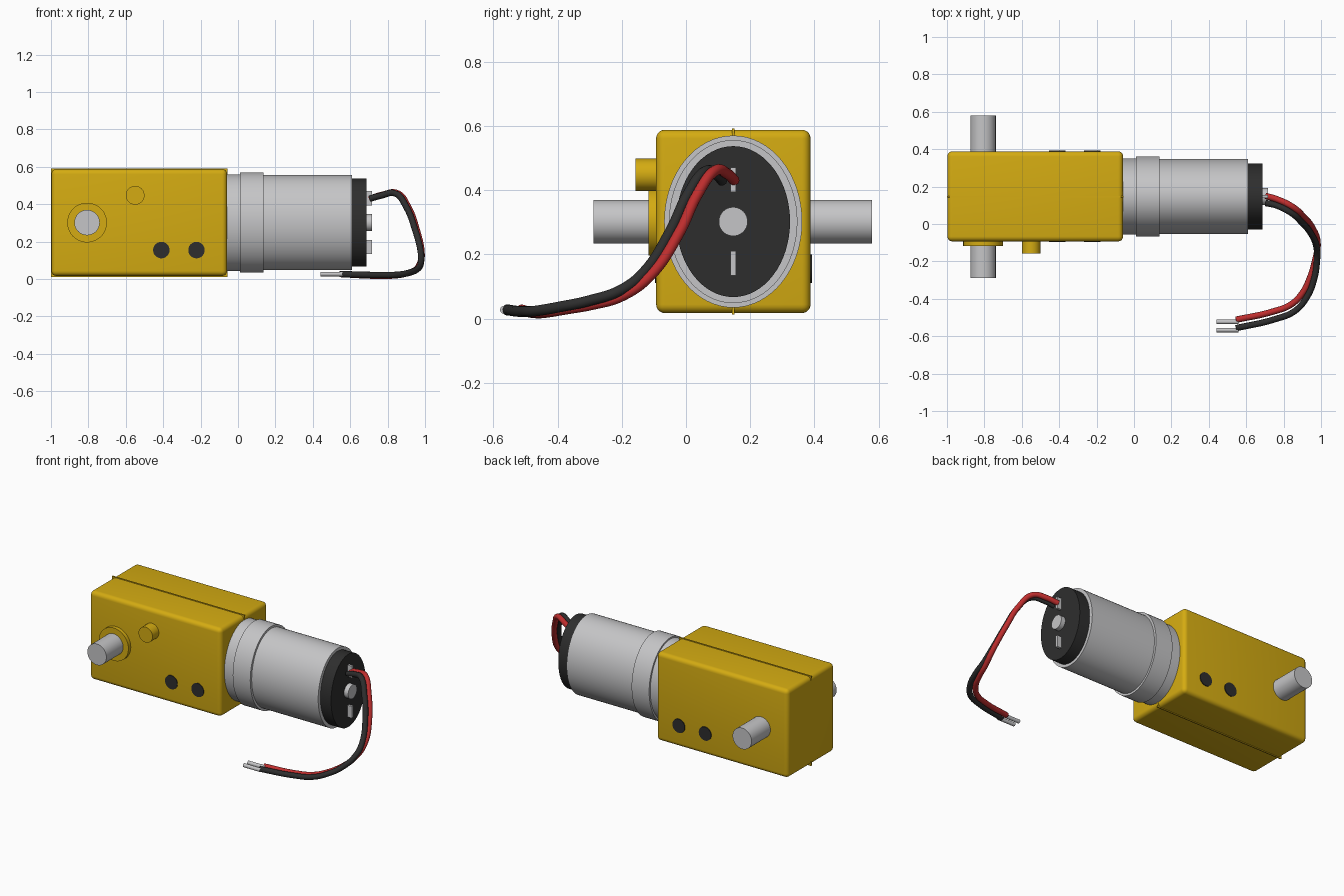
import bpy, math

if "Cube" in bpy.data.objects:
    bpy.data.objects.remove(bpy.data.objects["Cube"])

def mat(name, r, g, b):
    m = bpy.data.materials.new(name)
    m.diffuse_color = (r, g, b, 1)
    m.use_nodes = True
    m.node_tree.nodes["Principled BSDF"].inputs["Base Color"].default_value = m.diffuse_color
    return m

YELLOW = mat("yellow plastic", 0.66, 0.41, 0.006)
SILVER = mat("silver metal", 0.56, 0.56, 0.57)
BLACK = mat("black plastic", 0.027, 0.027, 0.027)
RED = mat("red insulation", 0.52, 0.027, 0.027)

CY, CZ = 0.147, 0.302          # motor axis

def finish(ob, name, m, smooth=True):
    ob.name = name
    ob.data.materials.clear()
    ob.data.materials.append(m)
    if smooth:
        bpy.ops.object.shade_smooth_by_angle(angle=math.radians(35))
    return ob

def box(name, m, lo, hi, bevel=0):
    bpy.ops.mesh.primitive_cube_add(size=1, location=[(a + b) / 2 for a, b in zip(lo, hi)])
    ob = bpy.context.object
    ob.scale = [b - a for a, b in zip(lo, hi)]
    bpy.ops.object.transform_apply(location=False, rotation=False, scale=True)
    if bevel:
        mod = ob.modifiers.new("rounding", 'BEVEL')
        mod.width, mod.segments = bevel, 5
        bpy.ops.object.modifier_apply(modifier=mod.name)
    return finish(ob, name, m, bool(bevel))

def cyl_x(name, m, x0, x1, ry, rz, y=CY, z=CZ):
    """Elliptical cylinder along x."""
    bpy.ops.mesh.primitive_cylinder_add(vertices=64, radius=1, depth=x1 - x0,
                                        location=((x0 + x1) / 2, y, z),
                                        rotation=(0, math.pi / 2, 0))
    ob = bpy.context.object
    ob.scale = (rz, ry, 1)
    bpy.ops.object.transform_apply(location=False, rotation=True, scale=True)
    return finish(ob, name, m)

def cyl_y(name, m, x, z, r, y0, y1):
    bpy.ops.mesh.primitive_cylinder_add(vertices=48, radius=r, depth=y1 - y0,
                                        location=(x, (y0 + y1) / 2, z),
                                        rotation=(math.pi / 2, 0, 0))
    return finish(bpy.context.object, name, m)

def wire(name, m, pts, r=0.017):
    cu = bpy.data.curves.new(name, 'CURVE')
    cu.dimensions = '3D'
    cu.bevel_depth, cu.bevel_resolution = r, 4
    cu.resolution_u, cu.use_fill_caps = 8, True
    sp = cu.splines.new('BEZIER')
    sp.bezier_points.add(len(pts) - 1)
    for bp, p in zip(sp.bezier_points, pts):
        bp.co = p
        bp.handle_left_type = bp.handle_right_type = 'AUTO'
    ob = bpy.data.objects.new(name, cu)
    bpy.context.collection.objects.link(ob)
    bpy.ops.object.select_all(action='DESELECT')
    bpy.context.view_layer.objects.active = ob
    ob.select_set(True)
    bpy.ops.object.convert(target='MESH')
    finish(bpy.context.object, name, m)

# Gearbox housing with the raised seam between its halves
box("gearbox_housing", YELLOW, (-0.998, -0.093, 0.017), (-0.058, 0.388, 0.588), 0.027)
box("housing_seam", YELLOW, (-1.0, CY - 0.004, 0.012), (-0.055, CY + 0.004, 0.592))

# Output axle, collar and locating peg
cyl_y("output_axle", SILVER, -0.807, CZ, 0.068, -0.288, 0.58)
cyl_y("axle_collar", YELLOW, -0.807, CZ, 0.106, -0.117, -0.08)
cyl_y("locating_peg", YELLOW, -0.55, 0.448, 0.05, -0.158, -0.08)

# Dark screw holes on both sides
for i, x in enumerate((-0.41, -0.222)):
    cyl_y(f"screw_hole_front_{i}", BLACK, x, 0.155, 0.044, -0.097, -0.089)
    cyl_y(f"screw_hole_back_{i}", BLACK, x, 0.155, 0.044, 0.384, 0.393)

# Motor can, band and end cap
cyl_x("motor_can", SILVER, -0.07, 0.61, 0.2, 0.254)
cyl_x("motor_neck", SILVER, -0.065, 0.02, 0.203, 0.258)
cyl_x("motor_band", SILVER, 0.01, 0.135, 0.215, 0.268)
cyl_x("motor_end_cap", BLACK, 0.6, 0.686, 0.177, 0.235)
cyl_x("bearing_boss", SILVER, 0.67, 0.716, 0.045, 0.045)

# Terminals above and below the boss
for label, s in (("upper", 1), ("lower", -1)):
    z = CZ + s * 0.13
    box(f"{label}_terminal", SILVER, (0.67, CY - 0.008, z - 0.038), (0.716, CY + 0.008, z + 0.038))

# Lead wires
wire("black_wire", BLACK, [
    (0.705, 0.112, 0.43), (0.76, 0.1, 0.445), (0.84, 0.06, 0.458), (0.9, 0.005, 0.385),
    (0.945, -0.05, 0.27), (0.977, -0.13, 0.145), (0.978, -0.2, 0.09), (0.962, -0.3, 0.056),
    (0.925, -0.39, 0.037), (0.86, -0.465, 0.024), (0.75, -0.51, 0.022), (0.545, -0.557, 0.027)])
wire("red_wire", RED, [
    (0.705, 0.15, 0.43), (0.77, 0.13, 0.45), (0.85, 0.09, 0.46), (0.91, 0.035, 0.385),
    (0.955, -0.022, 0.265), (0.982, -0.11, 0.135), (0.967, -0.2, 0.07), (0.94, -0.29, 0.044),
    (0.9, -0.37, 0.03), (0.84, -0.43, 0.02), (0.74, -0.469, 0.018), (0.545, -0.512, 0.027)])

# Bare wire tips
for label, y in (("black", -0.567), ("red", -0.523)):
    cyl_x(f"{label}_wire_tip", SILVER, 0.44, 0.56, 0.012, 0.012, y, 0.027)
